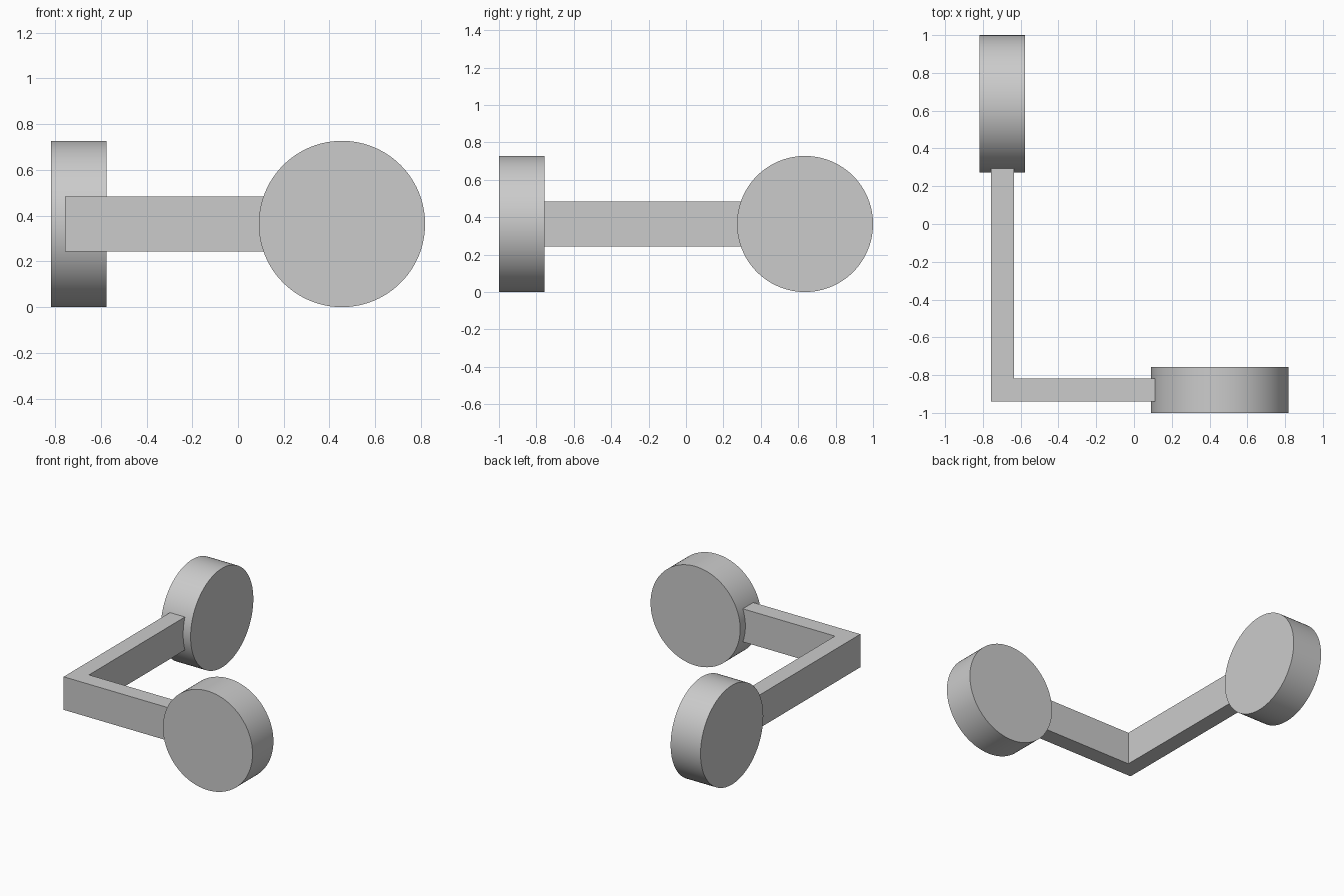
import bpy, bmesh, math

cube = bpy.data.objects.get("Cube")
if cube:
    bpy.data.objects.remove(cube, do_unlink=True)

U = 2 / 16.5          # design module: disc radius 3U, disc thickness 2U
MID_Z = 3 * U
FRONT_Y = -1 + U      # centre line of the front arm
SIDE_X = -5.75 * U    # centre line of the side arm

grey = bpy.data.materials.new("plain grey")
grey.use_nodes = True
colour = (0.6, 0.6, 0.6, 1)
grey.diffuse_color = colour
grey.node_tree.nodes["Principled BSDF"].inputs["Base Color"].default_value = colour


def add_disc(name, location, rotation):
    bpy.ops.mesh.primitive_cylinder_add(vertices=96, radius=3 * U, depth=2 * U,
                                        location=location, rotation=rotation)
    disc = bpy.context.object
    disc.name = name
    disc.data.materials.append(grey)
    bpy.ops.object.shade_smooth_by_angle(angle=math.radians(30))


# Round end discs, standing upright at right angles to each other
disc_x, disc_y = 3.75 * U, 1 - 3 * U
add_disc("front_disc", (disc_x, FRONT_Y, MID_Z), (math.pi / 2, 0, 0))
add_disc("side_disc", (SIDE_X, disc_y, MID_Z), (0, math.pi / 2, 0))

# L-shaped bracket: plan outline extruded upward, ends set into the discs
h = U / 2
end_x, end_y = disc_x - 2.8 * U, disc_y - 2.8 * U
outline = [(SIDE_X - h, FRONT_Y - h), (end_x, FRONT_Y - h),
           (end_x, FRONT_Y + h), (SIDE_X + h, FRONT_Y + h),
           (SIDE_X + h, end_y), (SIDE_X - h, end_y)]
bm = bmesh.new()
base = bm.faces.new([bm.verts.new((x, y, MID_Z - U)) for x, y in outline])
top = bmesh.ops.extrude_face_region(bm, geom=[base], use_keep_orig=True)
bmesh.ops.translate(bm, vec=(0, 0, 2 * U),
                    verts=[g for g in top["geom"] if isinstance(g, bmesh.types.BMVert)])
bmesh.ops.recalc_face_normals(bm, faces=bm.faces)
mesh = bpy.data.meshes.new("corner_bracket")
bm.to_mesh(mesh)
bm.free()
mesh.materials.append(grey)
bpy.context.collection.objects.link(bpy.data.objects.new("corner_bracket", mesh))
